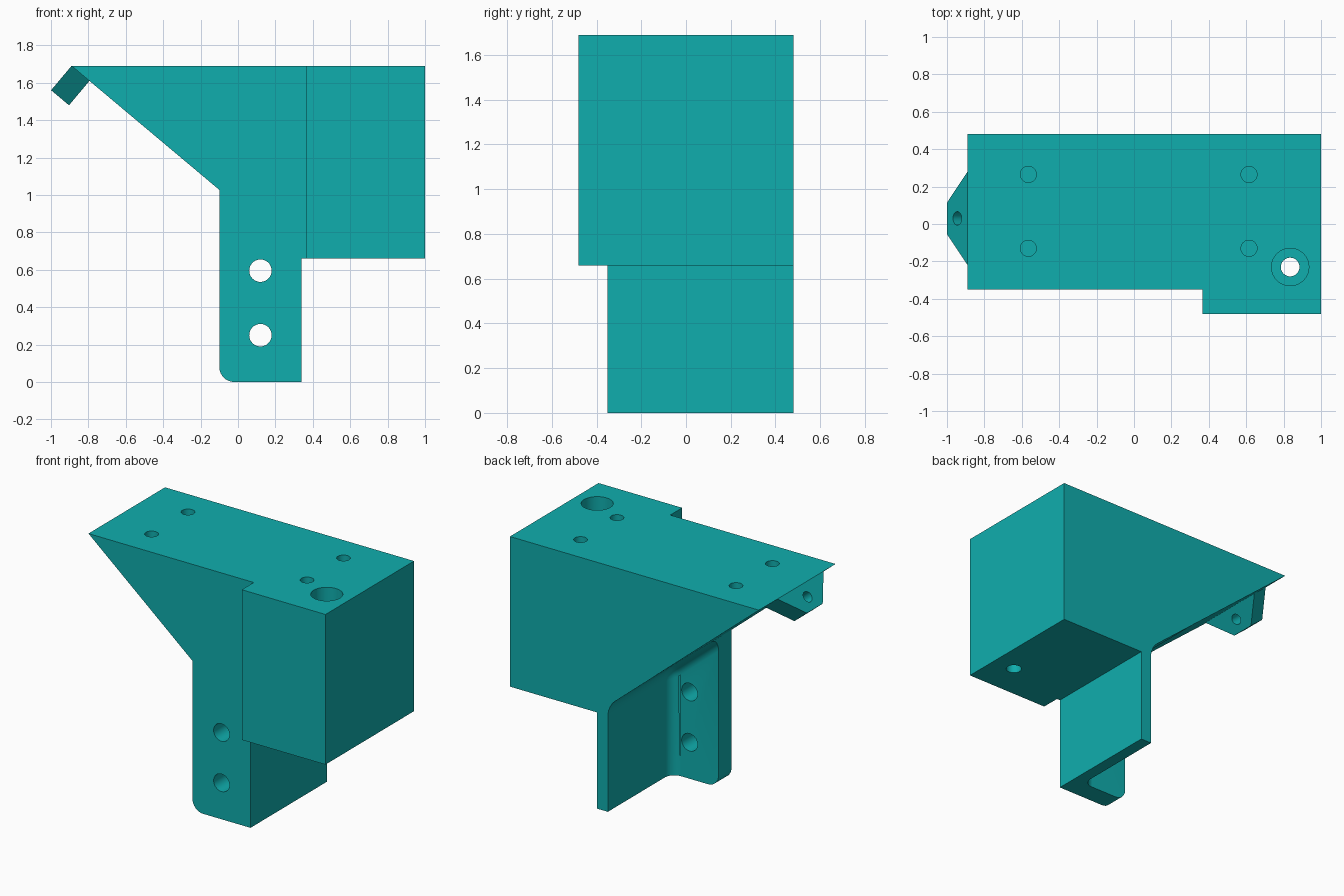
import bpy, bmesh, math
from mathutils import Vector

if "Cube" in bpy.data.objects:
    bpy.data.objects.remove(bpy.data.objects["Cube"])

teal = bpy.data.materials.new("teal")
teal.diffuse_color = (0.005, 0.42, 0.42, 1)
teal.use_nodes = True
teal.node_tree.nodes["Principled BSDF"].inputs["Base Color"].default_value = teal.diffuse_color


def sweep(name, points, direction, round_corner=None, radius=0.07):
    """Solid made by sweeping a planar outline along a vector."""
    bm = bmesh.new()
    a = [bm.verts.new(p) for p in points]
    b = [bm.verts.new(Vector(p) + Vector(direction)) for p in points]
    n = len(a)
    bm.faces.new(a)
    bm.faces.new(b[::-1])
    for i in range(n):
        j = (i + 1) % n
        bm.faces.new((a[i], b[i], b[j], a[j]))
    bmesh.ops.recalc_face_normals(bm, faces=bm.faces[:])
    if round_corner is not None:
        bmesh.ops.bevel(bm, geom=list(a[round_corner].link_edges), offset=radius,
                        segments=6, profile=0.5, affect='EDGES')
        bmesh.ops.recalc_face_normals(bm, faces=bm.faces[:])
    mesh = bpy.data.meshes.new(name)
    bm.to_mesh(mesh)
    bm.free()
    mesh.materials.append(teal)
    obj = bpy.data.objects.new(name, mesh)
    bpy.context.collection.objects.link(obj)
    return obj


def rod(center, axis, radius, length):
    rot = Vector(axis).to_track_quat('Z', 'Y').to_euler()
    bpy.ops.mesh.primitive_cylinder_add(vertices=40, radius=radius, depth=length,
                                        location=center, rotation=rot)
    obj = bpy.context.object
    obj.data.materials.append(teal)
    return obj


def combine(target, other, operation='DIFFERENCE'):
    mod = target.modifiers.new("combine", 'BOOLEAN')
    mod.operation = operation
    mod.solver = 'EXACT'
    mod.object = other
    bpy.context.view_layer.objects.active = target
    bpy.ops.object.modifier_apply(modifier=mod.name)
    bpy.data.objects.remove(other, do_unlink=True)


def smooth(obj):
    bpy.ops.object.select_all(action='DESELECT')
    obj.select_set(True)
    bpy.context.view_layer.objects.active = obj
    bpy.ops.object.shade_smooth_by_angle(angle=math.radians(30))


TOP, TIP = 1.69, -0.89
FRONT, BACK = -0.35, 0.48
ang = math.radians(40)


def slope_z(x):
    return TOP - (x - TIP) * math.tan(ang)


# bracket body: wedge-shaped head and leg, with a rounded lower corner
r = 0.08
profile = [(TIP, TOP), (1, TOP), (1, 0.66), (0.34, 0.66), (0.34, 0)]
for i in range(9):
    t = math.pi / 2 * i / 8
    profile.append((-0.1 + r - r * math.sin(t), r - r * math.cos(t)))
profile.append((-0.1, slope_z(-0.1)))
body = sweep("bracket_body", [(x, FRONT, z) for x, z in profile], (0, BACK - FRONT, 0))

# front boss on the right side of the head
boss = sweep("boss", [(0.365, -0.48, 0.66), (1, -0.48, 0.66), (1, -0.48, TOP),
                      (0.365, -0.48, TOP)], (0, 0.28, 0))
combine(body, boss, 'UNION')

# pocket behind the leg flange, leaving an L-shaped leg with filleted inside corners
px = 0.257
pocket = sweep("pocket", [(px, -0.21, slope_z(px) - 0.001), (px, -0.21, -0.2),
                          (-0.3, -0.21, -0.2), (-0.3, -0.21, slope_z(-0.3) - 0.001)],
               (0, 1, 0), round_corner=0)
combine(body, pocket)

# blind screw holes in the top
for x in (-0.565, 0.615):
    for y in (-0.13, 0.265):
        combine(body, rod((x, y, TOP), (0, 0, 1), 0.043, 0.4))

# counterbored bolt hole
combine(body, rod((0.835, -0.23, TOP), (0, 0, 1), 0.10, 1.5))
combine(body, rod((0.835, -0.23, 1.0), (0, 0, 1), 0.05, 2))

# flange mounting holes
for z in (0.25, 0.595):
    combine(body, rod((0.12, -0.28, z), (0, 1, 0), 0.06, 0.3))
smooth(body)

# tapered lug hanging square to the sloped underside, with a cross hole
along = Vector((math.cos(ang), 0, -math.sin(ang)))
down = Vector((-math.sin(ang), 0, -math.cos(ang)))
start = Vector((TIP, 0, TOP))
outline = [start + Vector((0, y, 0)) + down * h
           for y, h in ((-0.22, 0), (0.28, 0), (0.115, 0.17), (-0.055, 0.17))]
lug = sweep("lug", outline, along * 0.125)
combine(lug, rod(start + down * 0.085 + along * 0.06 + Vector((0, 0.03, 0)),
                 along, 0.036, 0.4))
smooth(lug)
